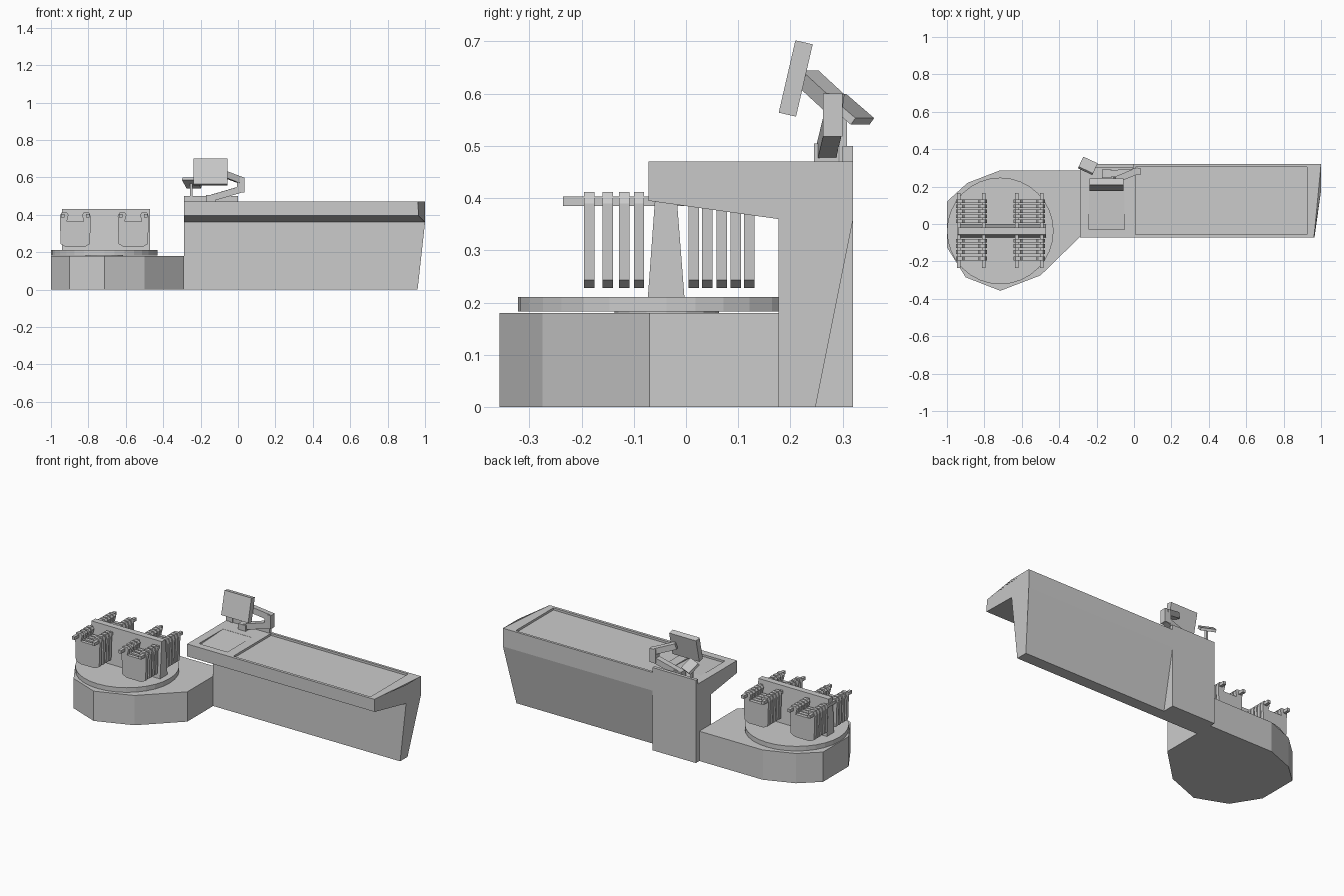
import bpy, bmesh, math
from mathutils import Vector

if "Cube" in bpy.data.objects:
    bpy.data.objects.remove(bpy.data.objects["Cube"])


def prism(name, a, b):
    """Solid joining two matching outlines."""
    bm = bmesh.new()
    va = [bm.verts.new(p) for p in a]
    vb = [bm.verts.new(p) for p in b]
    n = len(va)
    bm.faces.new(va)
    bm.faces.new(vb[::-1])
    for i in range(n):
        j = (i + 1) % n
        bm.faces.new((va[i], vb[i], vb[j], va[j]))
    bmesh.ops.recalc_face_normals(bm, faces=bm.faces)
    me = bpy.data.meshes.new(name)
    bm.to_mesh(me)
    bm.free()
    ob = bpy.data.objects.new(name, me)
    bpy.context.collection.objects.link(ob)
    return ob


def along_x(name, yz, x0, x1):
    return prism(name, [(x0, y, z) for y, z in yz], [(x1, y, z) for y, z in yz])


def box(name, lo, hi):
    yz = [(lo[1], lo[2]), (hi[1], lo[2]), (hi[1], hi[2]), (lo[1], hi[2])]
    return along_x(name, yz, lo[0], hi[0])


def tilted_box(name, centre, size, rot):
    h = [s / 2 for s in size]
    ob = box(name, [-v for v in h], h)
    ob.location = centre
    ob.rotation_euler = [math.radians(r) for r in rot]
    return ob


def beam(name, p, q, w, h):
    """Rectangular bar from p to q."""
    p, q = Vector(p), Vector(q)
    d = (q - p).normalized()
    side = d.cross(Vector((0, 0, 1))).normalized()
    up = side.cross(d)
    c = [side * (sx * w / 2) + up * (sz * h / 2) for sx, sz in ((-1, -1), (1, -1), (1, 1), (-1, 1))]
    return prism(name, [p + v for v in c], [q + v for v in c])


def cut(ob, cutter):
    m = ob.modifiers.new("recess", 'BOOLEAN')
    m.operation = 'DIFFERENCE'
    m.solver = 'EXACT'
    m.object = cutter
    cutter.hide_render = True
    cutter.hide_set(True)


# Faceted carousel plinth
plinth = [(-1, 0.12), (-0.89, 0.22), (-0.715, 0.287), (-0.29, 0.287), (-0.29, -0.07),
          (-0.5, -0.275), (-0.715, -0.357), (-0.9, -0.285), (-1, -0.125)]
prism("carousel_plinth", [(x, y, 0) for x, y in plinth], [(x, y, 0.18) for x, y in plinth])

# Turntable disc
bpy.ops.mesh.primitive_cylinder_add(vertices=32, radius=0.285, depth=0.028, location=(-0.715, -0.037, 0.197))
bpy.context.object.name = "turntable"
bpy.ops.mesh.primitive_cylinder_add(vertices=16, radius=0.1, depth=0.006, location=(-0.715, -0.037, 0.182))
bpy.context.object.name = "turntable_spindle"

# Tapered divider on the turntable
along_x("bag_divider", [(-0.073, 0.21), (-0.003, 0.21), (-0.02, 0.43), (-0.057, 0.43)], -0.94, -0.47)

# Bag racks: rods through the divider and hanging carrier bags
half = [(0.045, 0.365), (0.036, 0.40), (0.046, 0.412), (0.074, 0.412), (0.083, 0.39),
        (0.078, 0.243), (0.05, 0.228)]
bag = half + [(-x, z) for x, z in reversed(half)]
for g, cx in enumerate((-0.87, -0.56)):
    for s in (-1, 1):
        x = cx + s * 0.067
        box("bag_rod", (x - 0.009, -0.235, 0.385), (x + 0.009, 0.165, 0.403))
    for y in (-0.185, -0.15, -0.118, -0.09, 0.015, 0.041, 0.068, 0.095, 0.121):
        prism("carrier_bag", [(cx + px, y - 0.01, z) for px, z in bag],
              [(cx + px, y + 0.01, z) for px, z in bag])

# Scanner end of the counter with a sloping shallow recess
scan = along_x("scanner_counter", [(0.177, 0), (0.32, 0), (0.32, 0.47), (-0.072, 0.47),
                                   (-0.072, 0.395), (0.177, 0.36)], -0.29, 0)
cut(scan, along_x("scanner_cutter", [(-0.03, 0.458), (0.2, 0.469), (0.2, 0.5), (-0.03, 0.5)], -0.24, -0.05))
box("counter_back_lip", (-0.29, 0.3, 0.47), (0, 0.32, 0.5))

# Belt end of the counter, with sloped back and raked end face
belt = [(0.96, 0.177, 0), (0.96, 0.248, 0), (1, 0.32, 0.36), (1, 0.32, 0.47), (1, 0.177, 0.47),
        (0.962, -0.072, 0.47), (0.965, -0.072, 0.395), (1, 0.177, 0.36)]
body = prism("belt_counter", [(0, y, z) for x, y, z in belt], belt)
cut(body, box("belt_cutter", (0.008, -0.055, 0.457), (0.925, 0.305, 0.52)))
box("conveyor_belt", (0.016, -0.045, 0.45), (0.917, 0.295, 0.46))

# Monitor on a folded arm
tilted_box("monitor", (-0.147, 0.21, 0.629), (0.18, 0.034, 0.142), (-13, 0, 0))
beam("monitor_upper_arm", (-0.1, 0.235, 0.628), (0.02, 0.285, 0.582), 0.035, 0.035)
box("monitor_arm_joint", (-0.005, 0.262, 0.518), (0.035, 0.3, 0.6))
beam("monitor_lower_arm", (0.02, 0.28, 0.537), (-0.15, 0.268, 0.487), 0.035, 0.035)
box("monitor_arm_base", (-0.17, 0.245, 0.47), (-0.12, 0.292, 0.505))

# Tilted keypad on a pole
box("keypad_pole", (-0.256, 0.294, 0.47), (-0.244, 0.308, 0.568))
tilted_box("keypad", (-0.247, 0.311, 0.57), (0.085, 0.075, 0.016), (-38, 0, -25))
